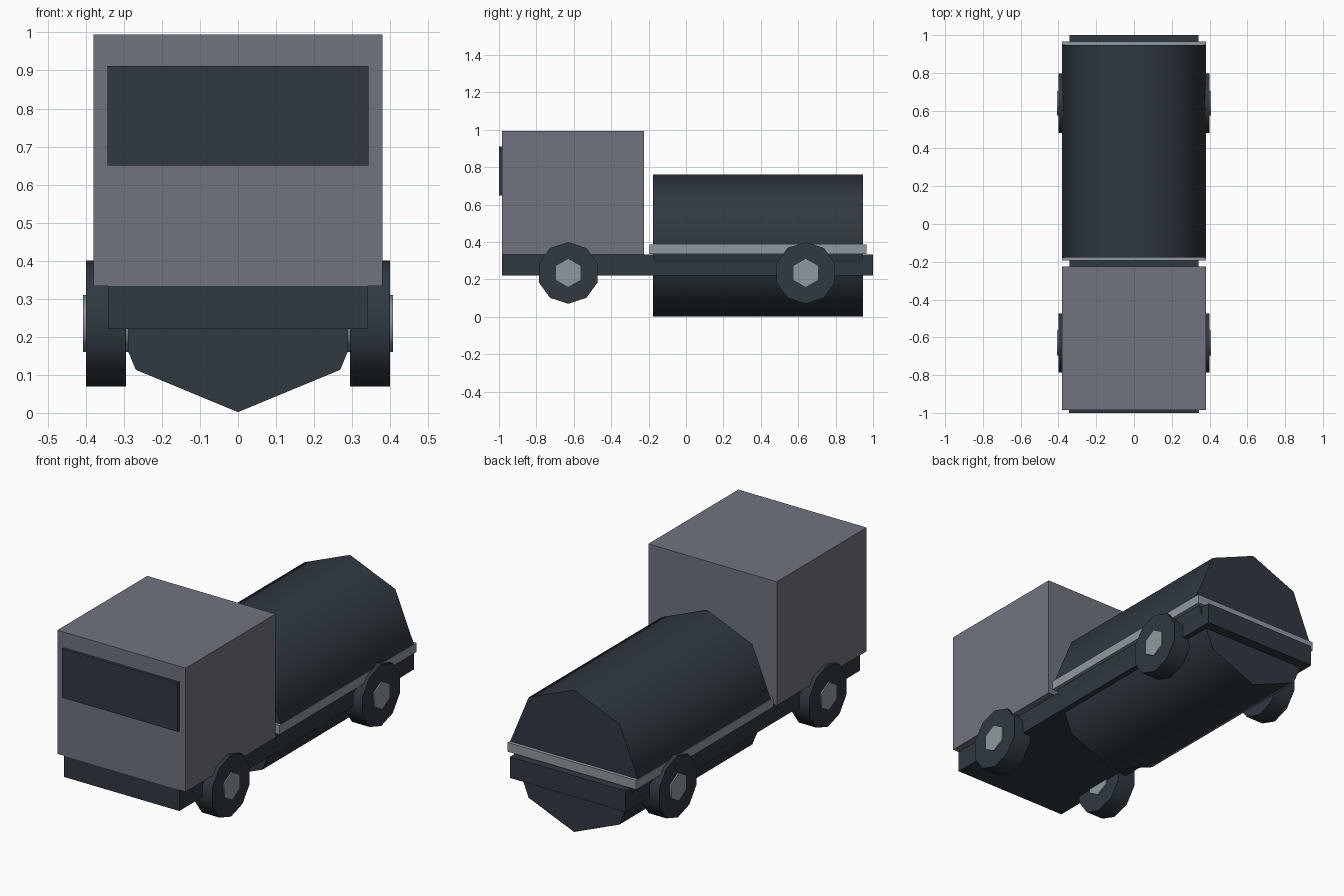
import bpy
from math import pi, radians
from mathutils import Matrix

if "Cube" in bpy.data.objects:
    bpy.data.objects.remove(bpy.data.objects["Cube"], do_unlink=True)


def material(name, rgb):
    mat = bpy.data.materials.new(name)
    mat.use_nodes = True
    colour = (*rgb, 1)
    mat.diffuse_color = colour
    mat.node_tree.nodes["Principled BSDF"].inputs["Base Color"].default_value = colour
    return mat


CHARCOAL = material("charcoal", (0.029, 0.040, 0.051))
CAB_GREY = material("cab grey", (0.160, 0.173, 0.207))
LIGHT_GREY = material("light grey", (0.28, 0.32, 0.35))


def box(name, mat, x, y, z):
    """Box spanning the (min, max) ranges x, y and z."""
    bpy.ops.mesh.primitive_cube_add(size=1)
    ob = bpy.context.object
    ob.name = name
    size = [b - a for a, b in (x, y, z)]
    mid = [(a + b) / 2 for a, b in (x, y, z)]
    ob.data.transform(Matrix.Translation(mid) @ Matrix.Diagonal((*size, 1)))
    ob.data.materials.append(mat)
    return ob


def cylinder(name, mat, sides, radius, axis, span, centre):
    """Low-poly cylinder along x or y with a corner at the top and bottom."""
    bpy.ops.mesh.primitive_cylinder_add(vertices=sides, radius=radius, depth=span[1] - span[0])
    ob = bpy.context.object
    ob.name = name
    mid = (span[0] + span[1]) / 2
    # The first corner lies on local +y, so it ends up on the vertical axis
    turn = Matrix.Rotation(pi / 2, 4, "X")
    if axis == "X":
        turn = Matrix.Rotation(pi / 2, 4, "Z") @ turn
        place = (mid, *centre)
    else:
        place = (centre[0], mid, centre[1])
    ob.data.transform(Matrix.Translation(place) @ turn)
    ob.data.materials.append(mat)
    bpy.ops.object.shade_smooth_by_angle(angle=radians(65))
    return ob


# Chassis and cab
box("chassis", CHARCOAL, (-0.342, 0.342), (-0.985, 1.0), (0.22, 0.333))
box("cab", CAB_GREY, (-0.38, 0.38), (-0.985, -0.225), (0.333, 0.995))
box("windscreen", CHARCOAL, (-0.343, 0.343), (-1.0, -0.98), (0.65, 0.912))

# Tank and the band around its middle
cylinder("tank", CHARCOAL, 8, 0.38, "Y", (-0.177, 0.947), (0, 0.382))
box("tank_band", LIGHT_GREY, (-0.381, 0.381), (-0.194, 0.965), (0.337, 0.386))

# Wheels with hubs
for end, y in (("front", -0.63), ("rear", 0.64)):
    for side, s in (("left", 1), ("right", -1)):
        tyre = sorted((s * 0.295, s * 0.4))
        hub = sorted((s * 0.288, s * 0.407))
        cylinder(f"{end}_{side}_tyre", CHARCOAL, 10, 0.165, "X", tyre, (y, 0.235))
        cylinder(f"{end}_{side}_hub", LIGHT_GREY, 6, 0.075, "X", hub, (y, 0.235))
